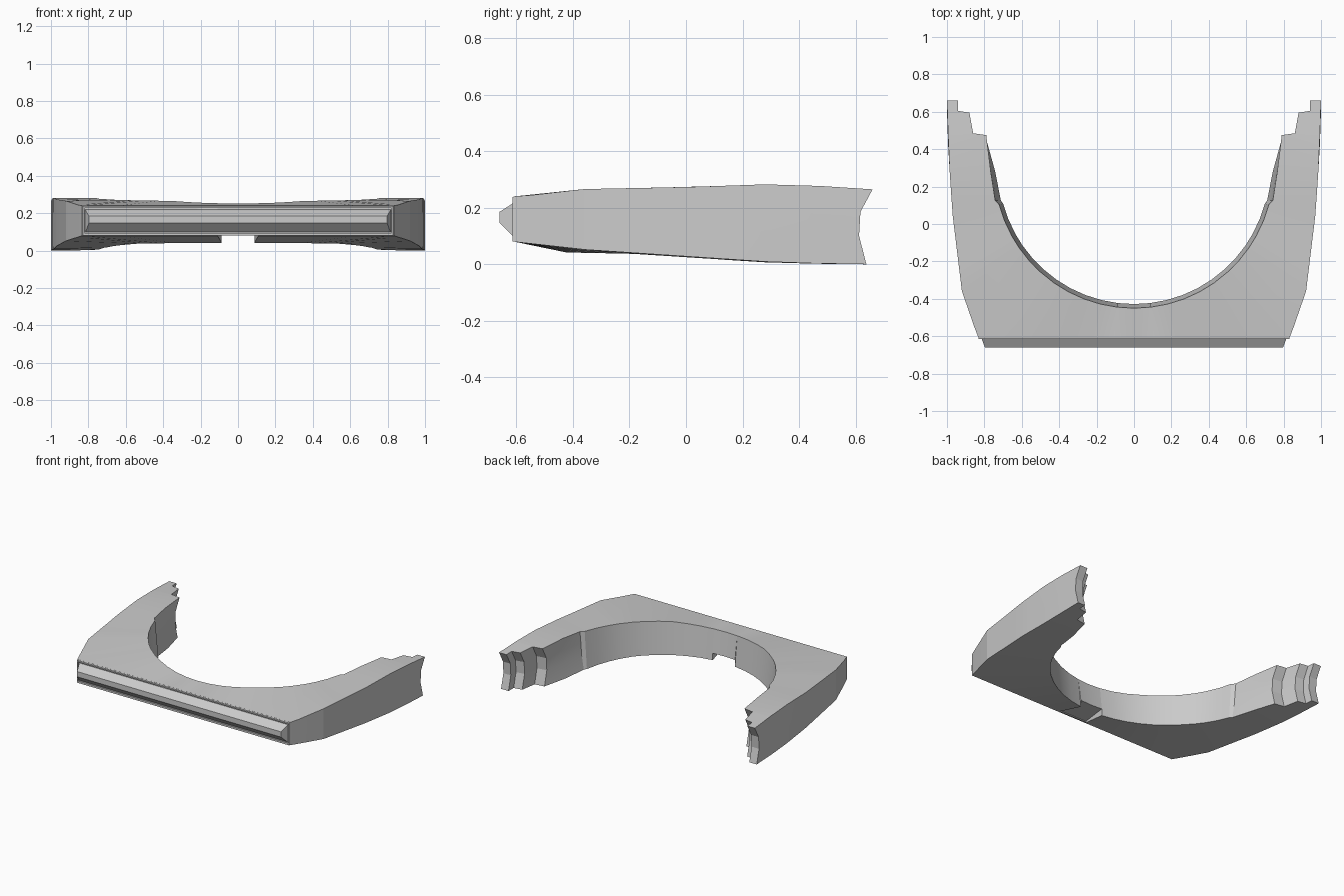
import bpy, bmesh
from math import sin, cos, tan, radians

if "Cube" in bpy.data.objects:
    bpy.data.objects.remove(bpy.data.objects["Cube"])


def interp(pts, v):
    if v <= pts[0][0]:
        return pts[0][1]
    for (a, fa), (b, fb) in zip(pts, pts[1:]):
        if v <= b:
            return fa + (fb - fa) * (v - a) / (b - a)
    return pts[-1][1]


def make_object(name, verts, faces):
    me = bpy.data.meshes.new(name)
    bm = bmesh.new()
    vs = [bm.verts.new(v) for v in verts]
    for f in faces:
        bm.faces.new([vs[i] for i in f])
    bmesh.ops.recalc_face_normals(bm, faces=bm.faces)
    bm.to_mesh(me)
    bm.free()
    ob = bpy.data.objects.new(name, me)
    bpy.context.collection.objects.link(ob)
    return ob


# Height and side profiles, all as functions of y
TOP = [(-.61, .24), (-.45, .252), (-.36, .266), (0, .273), (.35, .285), (.66, .265)]
BOT_IN = [(-.61, .08), (-.45, .042), (-.2, .037), (.33, .004), (.66, 0)]
BOT_OUT = [(-.61, .08), (-.36, .052), (0, .028), (.33, .006), (.66, 0)]
SIDE = [(-.605, .835), (-.36, .92), (.05, .97), (.35, .99), (.66, 1.0)]
LAYERS = [0, .38, .7, 1]
END_DIP = [-.022, -.048, -.043, 0]
CY, R_TOP, R_BOT = .296, .746, .724

rings = []


def add_ring(outer, inner, bot_out=None, bot_in=None):
    ox, oy = outer[0][0], outer[-1][1]
    b0 = interp(BOT_OUT, oy) if bot_out is None else bot_out
    b1 = interp(BOT_IN, inner[-1][1]) if bot_in is None else bot_in
    t0, t1 = interp(TOP, oy), interp(TOP, inner[-1][1])
    ring = [(x, y, b0 + (t0 - b0) * t) for (x, y), t in zip(outer, LAYERS)]
    ring += [(x, y, b1 + (t1 - b1) * t) for (x, y), t in zip(inner, LAYERS)][::-1]
    rings.append(ring)


# Stations around the round opening; the first two form the underside notch
angles = [0, 6.9, 6.9, 14, 21, 28, 35, 42.6, 48.5, 55.4, 61, 68, 75]
for i, deg in enumerate(angles):
    a = radians(deg)
    if deg < 43:
        ox, oy = .906 * tan(a), -.605
    else:
        oy = CY - .95 / tan(a)
        ox = interp(SIDE, oy)
    radii = [R_BOT + (R_TOP - R_BOT) * t for t in LAYERS]
    inner = [(r * sin(a), CY - r * cos(a)) for r in radii]
    notch = .09 if i < 2 else None
    add_ring([(ox, oy)] * 4, inner, notch, notch)

# Arm stations: relieved inner wall behind the round opening
for y, xb, xm, xt in [(.125, .712, .735, .742), (.28, .742, .764, .766)]:
    add_ring([(interp(SIDE, y), y)] * 4, [(xb, y), (xm - .006, y), (xm, y), (xt, y)])

# Stepped, concave arm tip
for x, y in [(.79, .475), (.86, .485), (.88, .595), (.94, .605), (.942, .66)]:
    add_ring([(interp(SIDE, y), y + d) for d in END_DIP], [(x, y + d) for d in END_DIP])

verts = [v for r in rings for v in r]
faces = []
for s in range(len(rings) - 1):
    for k in range(8):
        a, b = s * 8 + k, s * 8 + (k + 1) % 8
        faces.append((a, b, b + 8, a + 8))
last = (len(rings) - 1) * 8
faces += [(last + k, last + k + 1, last + 6 - k, last + 7 - k) for k in range(3)]

body = make_object("collar_body", verts, faces)
mirror = body.modifiers.new("mirror", 'MIRROR')
mirror.use_clip = True
bpy.context.view_layer.objects.active = body
body.select_set(True)
bpy.ops.object.shade_smooth_by_angle(angle=radians(12))


# Tapered blocks facing the front: rectangles (half width, z low, z high, y)
def front_loft(name, rects):
    v, f = [], []
    for w, z0, z1, y in rects:
        v += [(-w, y, z0), (w, y, z0), (w, y, z1), (-w, y, z1)]
    for s in range(len(rects) - 1):
        for k in range(4):
            a, b = s * 4 + k, s * 4 + (k + 1) % 4
            f.append((a, b, b + 4, a + 4))
    return v, f


# Thin raised rim around the front face
v, f = front_loft("rim", [(.833, .08, .24, -.604), (.83, .08, .238, -.614),
                          (.822, .094, .228, -.614), (.822, .094, .228, -.604)])
make_object("front_rim", v, f)

# Ridged bumper bar
v, f = front_loft("bar", [(.818, .098, .22, -.603), (.815, .1, .216, -.612),
                          (.797, .148, .185, -.66)])
f += [(3, 2, 1, 0), (8, 9, 10, 11)]
make_object("front_bar", v, f)
